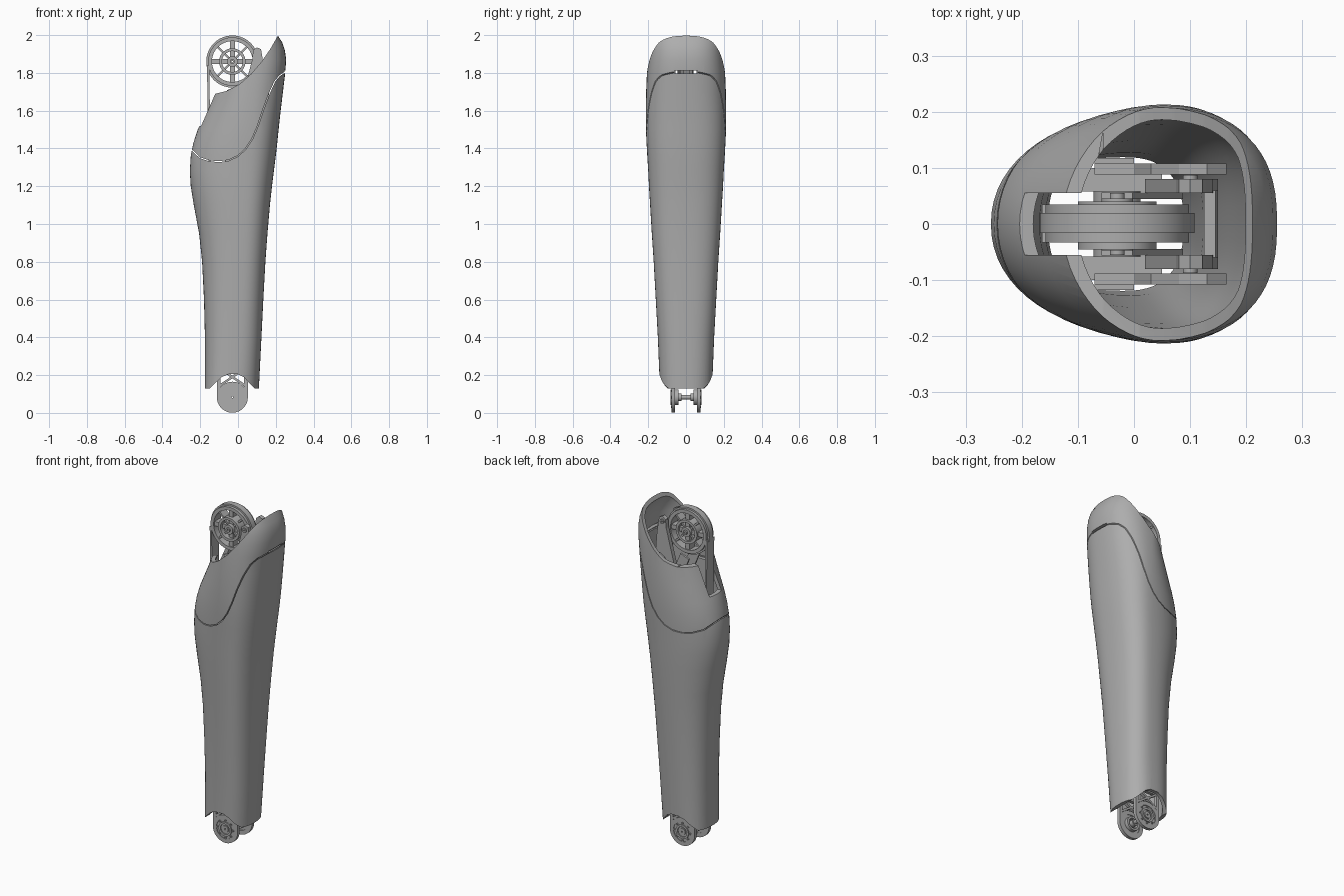
import bpy, bmesh
from math import sin, cos, pi, radians
from mathutils import Vector

if "Cube" in bpy.data.objects:
    bpy.data.objects.remove(bpy.data.objects["Cube"])

GREY = bpy.data.materials.new("satin_grey")
GREY.use_nodes = True
GREY.diffuse_color = (0.42, 0.42, 0.42, 1)
GREY.node_tree.nodes["Principled BSDF"].inputs["Base Color"].default_value = GREY.diffuse_color


def finish(name, bm):
    bmesh.ops.remove_doubles(bm, verts=bm.verts, dist=1e-5)
    bmesh.ops.recalc_face_normals(bm, faces=bm.faces)
    mesh = bpy.data.meshes.new(name)
    bm.to_mesh(mesh)
    bm.free()
    mesh.materials.append(GREY)
    ob = bpy.data.objects.new(name, mesh)
    bpy.context.collection.objects.link(ob)
    return ob


def smooth(ob, angle=35):
    bpy.ops.object.select_all(action='DESELECT')
    ob.select_set(True)
    bpy.context.view_layer.objects.active = ob
    bpy.ops.object.shade_smooth_by_angle(angle=radians(angle))
    return ob


def prism(name, points, y0, y1):
    """Side-view outline (x, z) extruded along y."""
    bm = bmesh.new()
    a = [bm.verts.new((x, y0, z)) for x, z in points]
    b = [bm.verts.new((x, y1, z)) for x, z in points]
    bm.faces.new(a)
    bm.faces.new(b[::-1])
    for i in range(len(a)):
        j = (i + 1) % len(a)
        bm.faces.new((a[i], a[j], b[j], b[i]))
    return finish(name, bm)


def ribbon(points, width):
    """Outline of a path given a constant width."""
    pts = [Vector(p) for p in points]
    up, low = [], []
    for i, p in enumerate(pts):
        d = (pts[min(i + 1, len(pts) - 1)] - pts[max(i - 1, 0)]).normalized()
        n = Vector((-d.y, d.x)) * width / 2
        up.append(p + n)
        low.append(p - n)
    return up + low[::-1]


def bar(name, p, q, width, y0, y1):
    return prism(name, ribbon([p, q], width), y0, y1)


def lathe(name, profile, x, z, steps=48):
    """Closed (radius, y) profile turned about a y-parallel axle."""
    bm = bmesh.new()
    rings = []
    for i in range(steps):
        t = 2 * pi * i / steps
        rings.append([bm.verts.new((x + r * cos(t), y, z + r * sin(t))) for r, y in profile])
    for i in range(steps):
        a, b = rings[i], rings[(i + 1) % steps]
        for k in range(len(profile)):
            m = (k + 1) % len(profile)
            bm.faces.new((a[k], a[m], b[m], b[k]))
    return smooth(finish(name, bm))


def ring(name, inner, outer, y0, y1, x, z):
    return lathe(name, [(inner, y0), (outer, y0), (outer, y1), (inner, y1)], x, z)


def disc(name, radius, y0, y1, x, z):
    return ring(name, 0.004, radius, y0, y1, x, z)


# Outer shell: egg-shaped sections (z, rear x, front x, half width)
SECTIONS = [
    (0.08, -.175, .108, .136), (0.4, -.175, .124, .149), (0.6, -.18, .134, .16),
    (0.8, -.19, .145, .171), (0.95, -.206, .156, .181), (1.1, -.234, .169, .19),
    (1.2, -.25, .18, .196), (1.28, -.255, .19, .2), (1.36, -.25, .2, .205),
    (1.43, -.236, .208, .209), (1.5, -.213, .215, .212), (1.6, -.167, .226, .213),
    (1.7, -.122, .238, .211), (1.8, -.09, .25, .207), (1.87, -.07, .255, .201),
    (1.92, -.06, .248, .195), (1.96, -.05, .235, .19), (2.03, -.04, .19, .18)]
STEPS = 64
bm = bmesh.new()
loops = []
for z, rear, front, half in SECTIONS:
    f = min(1, z / 1.5)
    mid = (rear + front) / 2 * (1 - f) + .05 * f
    loop = []
    for i in range(STEPS):
        c, s = cos(2 * pi * i / STEPS), sin(2 * pi * i / STEPS)
        e = 2 / 2.5 if c > 0 else 2 / (2.7 - .7 * f)
        reach = front - mid if c > 0 else mid - rear
        x = mid + reach * abs(c) ** e * (1 if c > 0 else -1)
        loop.append(bm.verts.new((x, half * abs(s) ** e * (1 if s > 0 else -1), z)))
    loops.append(loop)
for a, b in zip(loops, loops[1:]):
    for i in range(STEPS):
        j = (i + 1) % STEPS
        bm.faces.new((a[i], a[j], b[j], b[i]))
shell = finish("outer_shell", bm)
solid = shell.modifiers.new("wall", 'SOLIDIFY')
solid.thickness = .022
solid.offset = -1

# Cutters: sloping mouth, rear slot, lower arch, panel seam and vent
mouth = [(.213, 2.0), (.17, 1.925), (.125, 1.86), (.07, 1.795), (.01, 1.742),
         (-.055, 1.706), (-.125, 1.688), (-.4, 1.68), (-.4, 2.2), (.213, 2.2)]
arch = [(-.4, .13), (-.148, .13), (-.12, .158), (-.085, .19), (-.05, .205), (.0, .205),
        (.03, .19), (.06, .158), (.088, .13), (.4, .13), (.4, 0), (-.4, 0)]
seam = [(-.3, 1.43), (-.245, 1.392), (-.2, 1.35), (-.15, 1.334), (-.1, 1.33), (-.05, 1.337),
        (.0, 1.36), (.04, 1.397), (.075, 1.45), (.105, 1.52), (.135, 1.61), (.165, 1.69),
        (.195, 1.755), (.22, 1.785), (.25, 1.805), (.3, 1.815)]
cutters = [
    prism("mouth_cutter", mouth, -.5, .5),
    prism("top_cutter", [(-.5, 2), (.5, 2), (.5, 2.3), (-.5, 2.3)], -.6, .6),
    prism("slot_cutter", [(-.4, 1.52), (0, 1.52), (0, 1.9), (-.4, 1.9)], -.055, .055),
    prism("arch_cutter", arch, -.5, .5),
    prism("seam_cutter", ribbon(seam, .005), -.5, .5),
    prism("vent_cutter", [(.2, 1.795), (.3, 1.8), (.3, 1.816), (.2, 1.81)], -.062, .062)]
for cutter in cutters:
    cutter.hide_render = True
    cut = shell.modifiers.new(cutter.name, 'BOOLEAN')
    cut.object = cutter
    cut.solver = 'EXACT'
bpy.context.view_layer.update()
baked = bpy.data.meshes.new_from_object(shell.evaluated_get(bpy.context.evaluated_depsgraph_get()))
shell.modifiers.clear()
shell.data = baked
for cutter in cutters:
    bpy.data.objects.remove(cutter)
smooth(shell, 30)

# Upper pulley: stepped rim, inner rings, spokes and hub
PX, PZ = -.03, 1.86
lathe("pulley_rim", [(.108, -.033), (.128, -.033), (.128, -.016), (.138, -.016),
                     (.138, .02), (.128, .02), (.128, .035), (.108, .035)], PX, PZ, 64)
ring("pulley_inner_ring", .055, .07, -.045, .04, PX, PZ)
disc("pulley_hub", .028, -.047, .045, PX, PZ)
disc("pulley_axle", .013, -.055, .055, PX, PZ)
for i in range(8):
    d = Vector((cos(pi * i / 4), sin(pi * i / 4)))
    c = Vector((PX, PZ))
    wide = .026 if i % 2 == 0 else .011
    bar("pulley_spoke", c + d * .02, c + d * .112, wide, -.025, .028)

# Rear strap running down from the pulley
bar("rear_strap", (-.158, 1.84), (-.15, 1.25), .012, -.033, .035)

# Yoke behind the pulley and mirrored inner frame
yoke = [(.02, 1.66), (.075, 1.87), (.08, 1.92), (.1, 1.935), (.122, 1.925),
        (.128, 1.89), (.14, 1.8), (.15, 1.5), (.05, 1.5)]
frame = [(-.07, 1.2), (-.07, 1.655), (0, 1.655), (.03, 1.635), (.08, 1.7),
         (.13, 1.73), (.165, 1.7), (.165, 1.3), (.1, 1.2)]
for side in (-1, 1):
    prism("yoke_arm", yoke, side * .055, side * .08)
    disc("yoke_pin", .013, side * .08, side * .087, .1, 1.905)
    prism("inner_frame", frame, side * .088, side * .108)
    prism("frame_pad", [(-.07, 1.58), (0, 1.58), (0, 1.66), (-.07, 1.66)],
          side * .108, side * .118)
    bar("pulley_arm", (PX, 1.72), (.06, 1.5), .06, side * .045, side * .056)
prism("yoke_bridge", [(.125, 1.5), (.15, 1.5), (.145, 1.78), (.125, 1.78)], -.06, .06)

# Lower fork: mirrored rails, braces and joint discs
FX, FZ = -.03, .083
for side in (-1, 1):
    y0, y1 = side * .058, side * .078
    ring("ankle_ring", .058, .082, y0, y1, FX, FZ)
    ring("ankle_plate", .02, .06, side * .062, side * .074, FX, FZ)
    ring("ankle_collar", .03, .042, side * .04, side * .081, FX, FZ)
    disc("ankle_hub", .02, side * .025, side * .08, FX, FZ)
    for i in range(8):
        t = pi * i / 4
        disc("ankle_bolt", .006, side * .074, side * .079,
             FX + .051 * cos(t), FZ + .051 * sin(t))
    for edge in (-1, 1):
        x = FX + edge * .072
        bar("fork_rail", (x, FZ), (x, 1.3), .02, y0, y1)
        bar("fork_brace", (FX - edge * .066, .145), (FX + edge * .066, .235), .012, y0, y1)
    bar("fork_tie", (FX - .08, .24), (FX + .08, .24), .02, y0, y1)
    bar("frame_joint", (FX, 1.18), (FX, 1.3), .16, y0, side * .1)
disc("ankle_axle", .012, -.06, .06, FX, FZ)
